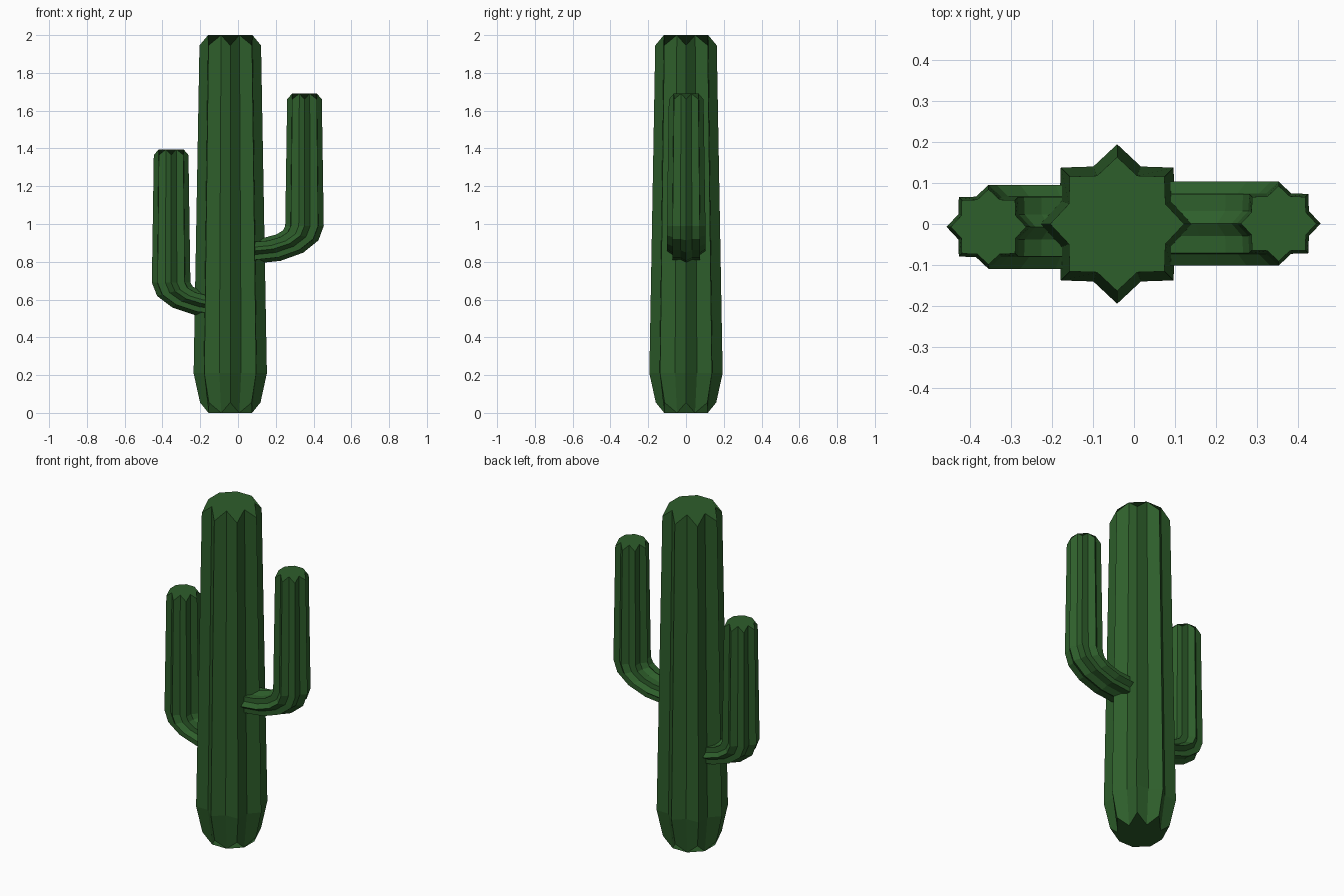
import bpy, bmesh
from math import sin, cos, pi

if "Cube" in bpy.data.objects:
    bpy.data.objects.remove(bpy.data.objects["Cube"])

N = 16          # star outline: 8 ribs and 8 valleys
VALLEY = 0.78   # valley radius relative to rib radius

mat = bpy.data.materials.new("cactus_green")
mat.diffuse_color = (0.027, 0.112, 0.024, 1)
mat.use_nodes = True
mat.node_tree.nodes["Principled BSDF"].inputs["Base Color"].default_value = mat.diffuse_color


def star(r):
    """Star outline as (u, v, is_valley)."""
    out = []
    for i in range(N):
        k = r * (VALLEY if i % 2 else 1)
        a = 2 * pi * i / N
        out.append((k * cos(a), k * sin(a), i % 2 == 1))
    return out


def level(cx, cy, z, r, valley_z=None):
    """Horizontal star ring; valleys can sit at another height to round a cap."""
    return [(cx + u, cy + v, valley_z if valley_z is not None and w else z)
            for u, v, w in star(r)]


def loft(name, rings):
    bm = bmesh.new()
    vr = [[bm.verts.new(p) for p in ring] for ring in rings]
    for a, b in zip(vr, vr[1:]):
        for i in range(N):
            j = (i + 1) % N
            bm.faces.new((a[i], a[j], b[j], b[i]))
    bm.faces.new(vr[0][::-1])
    bm.faces.new(vr[-1])
    bmesh.ops.recalc_face_normals(bm, faces=bm.faces)
    me = bpy.data.meshes.new(name)
    bm.to_mesh(me)
    bm.free()
    me.materials.append(mat)
    ob = bpy.data.objects.new(name, me)
    bpy.context.collection.objects.link(ob)
    return ob


def arm(name, side, cx, cy, z_bend, z_top, pivot, h_in, h_out, r=0.102, steps=4):
    """Ribbed arm: squashed elbow out of the trunk, then a tapered upright."""
    reach = cx - pivot

    def elbow(t, shift=0):
        ring = []
        for u, v, _ in star(r):
            h = h_in + (h_out - h_in) * (u + r) / (2 * r)
            ring.append((side * (pivot - shift + (reach + u) * cos(t)),
                         cy + v, z_bend - h * sin(t)))
        return ring

    rings = [elbow(pi / 2, 0.04)]
    rings += [elbow(pi / 2 * (1 - i / steps)) for i in range(steps + 1)]
    top = level(cx, cy, z_top - 0.03, r * 0.9, z_top)
    rings.append([(side * x, y, z) for x, y, z in top])
    return loft(name, rings)


# Trunk with rounded foot and crown
TX = -0.041
loft("trunk", [level(TX, 0, 0.055, 0.16, 0.0),
               level(TX, 0, 0.21, 0.194),
               level(TX, 0, 1.945, 0.163, 2.0)])

# Arms
arm("right_arm", 1, 0.352, 0.001, 0.99, 1.69, 0.085, 0.065, 0.2)
arm("left_arm", -1, 0.354, -0.007, 0.69, 1.395, 0.09, 0.055, 0.186)
